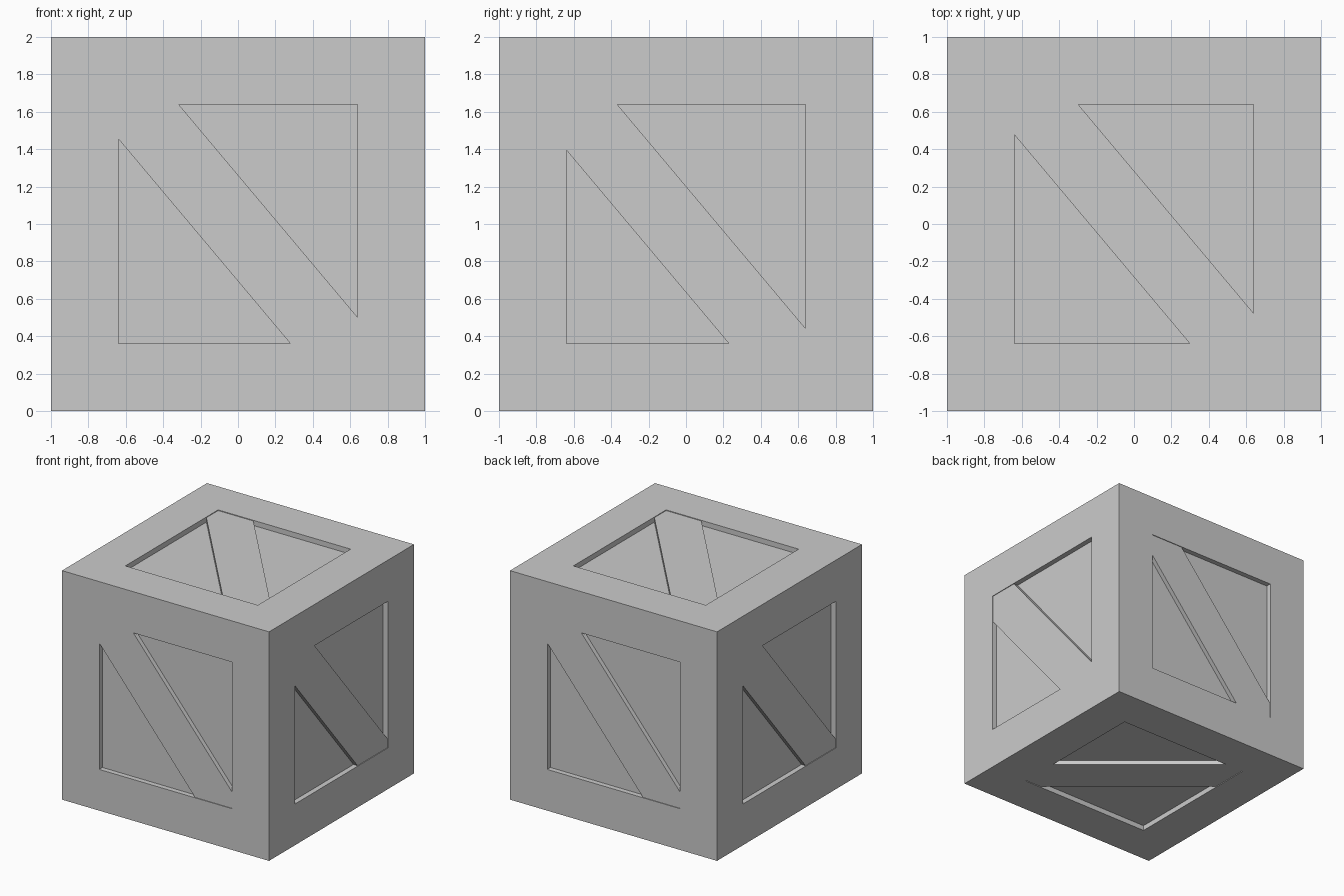
import bpy, bmesh
from mathutils import Vector

if "Cube" in bpy.data.objects:
    bpy.data.objects.remove(bpy.data.objects["Cube"])

A = 0.64        # half width of the recessed panel
DEPTH = 0.045   # panel recess
GAP = 0.006     # brace sits just below the frame
SLOPE = 1.19    # brace slope
HALF = 0.284    # half height of the brace, measured vertically


def finish(bm, name):
    bmesh.ops.recalc_face_normals(bm, faces=bm.faces[:])
    me = bpy.data.meshes.new(name)
    bm.to_mesh(me)
    bm.free()
    ob = bpy.data.objects.new(name, me)
    bpy.context.collection.objects.link(ob)
    return ob


# Crate body: cube with a square panel sunk into each side
bm = bmesh.new()
bmesh.ops.create_cube(bm, size=2)
bmesh.ops.translate(bm, vec=(0, 0, 1), verts=bm.verts[:])
panels = bm.faces[:]
bmesh.ops.inset_individual(bm, faces=panels, thickness=1 - A, depth=0, use_even_offset=True)
bmesh.ops.inset_individual(bm, faces=panels, thickness=0, depth=-DEPTH)
finish(bm, "crate_body")


# Diagonal brace, trimmed to the panel opening
def brace(name, u, v, offset):
    u, v = Vector(u), Vector(v)
    n = u.cross(v)
    lo, hi = offset - HALF, offset + HALF
    outline = [(-A, A), (-A, SLOPE * A + lo), ((lo + A) / SLOPE, -A),
               (A, -A), (A, hi - SLOPE * A), ((hi - A) / SLOPE, A)]
    bm = bmesh.new()
    base = Vector((0, 0, 1)) + n * (1 - DEPTH - 0.005)
    face = bm.faces.new([bm.verts.new(base + u * p + v * q) for p, q in outline])
    ext = bmesh.ops.extrude_face_region(bm, geom=[face], use_keep_orig=True)
    top = [g for g in ext["geom"] if isinstance(g, bmesh.types.BMVert)]
    bmesh.ops.translate(bm, vec=n * (DEPTH + 0.005 - GAP), verts=top)
    finish(bm, name)


X, Y, Z = (1, 0, 0), (0, 1, 0), (0, 0, 1)
brace("front_brace", X, Z, -0.022)
brace("back_brace", (-1, 0, 0), Z, -0.022)
brace("right_brace", Y, Z, -0.082)
brace("left_brace", (0, -1, 0), Z, -0.082)
brace("top_brace", X, Y, 0)
brace("bottom_brace", Y, X, 0)
